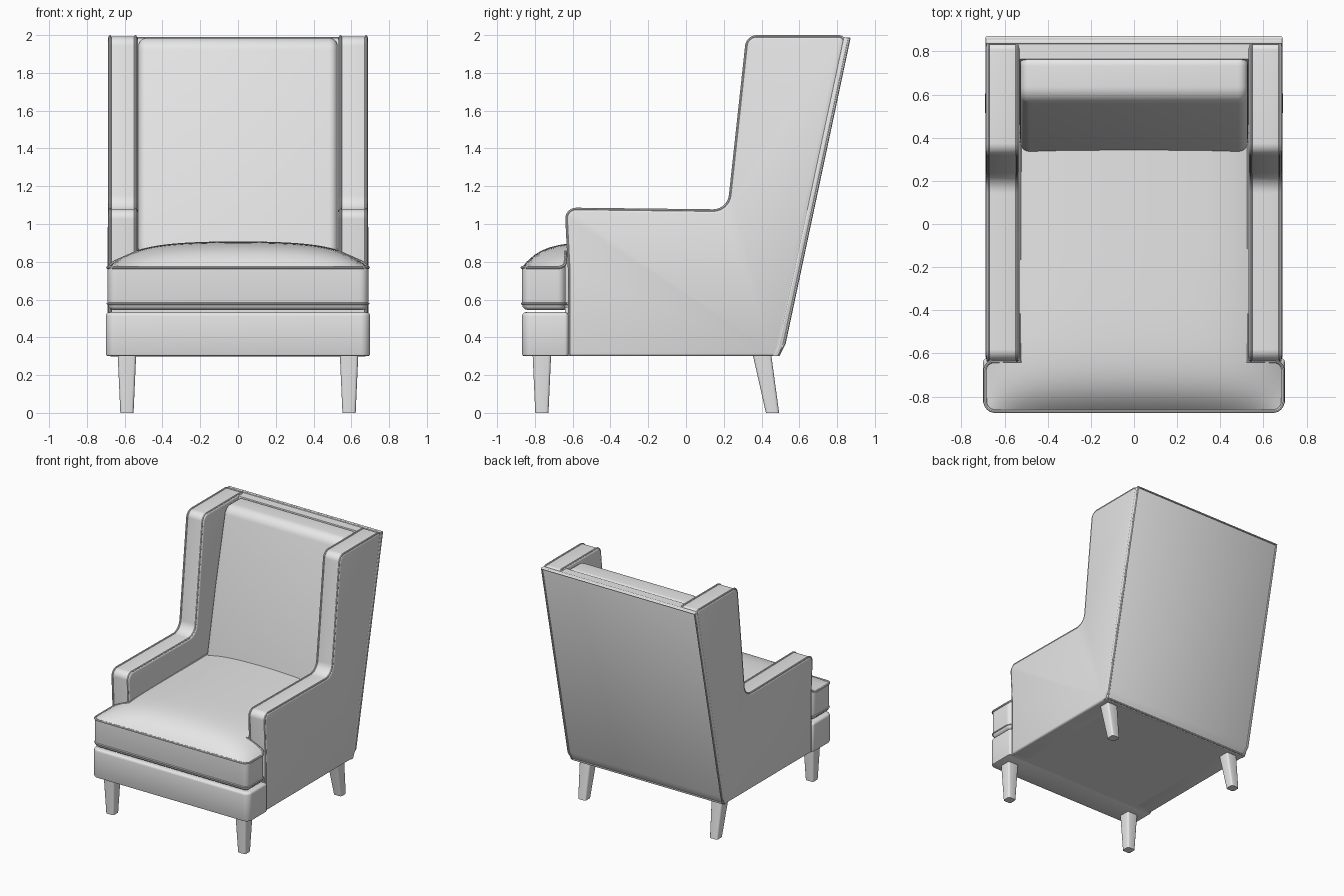
import bpy, bmesh, math
from mathutils import Vector

if "Cube" in bpy.data.objects:
    bpy.data.objects.remove(bpy.data.objects["Cube"])

fabric = bpy.data.materials.new("light grey")
fabric.diffuse_color = (0.8, 0.8, 0.8, 1)
fabric.use_nodes = True
fabric.node_tree.nodes["Principled BSDF"].inputs["Base Color"].default_value = fabric.diffuse_color


def finish(bm, name):
    bmesh.ops.recalc_face_normals(bm, faces=bm.faces[:])
    me = bpy.data.meshes.new(name)
    bm.to_mesh(me)
    bm.free()
    ob = bpy.data.objects.new(name, me)
    bpy.context.collection.objects.link(ob)
    me.materials.append(fabric)
    smooth(ob)
    return ob


def smooth(ob):
    bpy.ops.object.select_all(action='DESELECT')
    ob.select_set(True)
    bpy.context.view_layer.objects.active = ob
    bpy.ops.object.shade_smooth_by_angle(angle=math.radians(38))


def rounded(pts, n=6):
    """Polygon of (a, b, radius) corners -> 2D outline with rounded corners."""
    out = []
    for i, (a, b, r) in enumerate(pts):
        p = Vector((a, b))
        if r == 0:
            out.append(p)
            continue
        d1 = (Vector(pts[i - 1][:2]) - p).normalized()
        d2 = (Vector(pts[(i + 1) % len(pts)][:2]) - p).normalized()
        half = d1.angle(d2) / 2
        t = r / math.tan(half)
        c = p + (d1 + d2).normalized() * (r / math.sin(half))
        v1, v2 = p + d1 * t - c, p + d2 * t - c
        for k in range(n + 1):
            v = v1.lerp(v2, k / n)
            out.append(c + v.normalized() * r)
    return out


def prism(pts, vec):
    bm = bmesh.new()
    f = bm.faces.new([bm.verts.new(p) for p in pts])
    ext = bmesh.ops.extrude_face_region(bm, geom=[f], use_keep_orig=True)
    bmesh.ops.translate(bm, vec=vec, verts=[g for g in ext["geom"] if isinstance(g, bmesh.types.BMVert)])
    bmesh.ops.recalc_face_normals(bm, faces=bm.faces[:])
    return bm


def bevel(bm, width, segs=3, rule=lambda e: True):
    edges = [e for e in bm.edges if e.calc_face_angle(0) > math.radians(40) and rule(e)]
    bmesh.ops.bevel(bm, geom=edges, offset=width, segments=segs, profile=0.5,
                    affect='EDGES', clamp_overlap=True)


def slab(name, outline, x0, x1, width, segs=3):
    """Side-view (y, z) outline extruded across x."""
    bm = prism([(x0, p[0], p[1]) for p in outline], (x1 - x0, 0, 0))
    if width:
        bevel(bm, width, segs)
    return finish(bm, name)


def piping(name, pts, closed=False, radius=0.007):
    cu = bpy.data.curves.new(name, 'CURVE')
    cu.dimensions = '3D'
    cu.bevel_depth = radius
    cu.bevel_resolution = 2
    sp = cu.splines.new('POLY')
    sp.points.add(len(pts) - 1)
    for q, p in zip(sp.points, pts):
        q.co = (*p, 1)
    sp.use_cyclic_u = closed
    ob = bpy.data.objects.new(name, cu)
    bpy.context.collection.objects.link(ob)
    cu.materials.append(fabric)
    bpy.ops.object.select_all(action='DESELECT')
    ob.select_set(True)
    bpy.context.view_layer.objects.active = ob
    bpy.ops.object.convert(target='MESH')
    smooth(bpy.context.view_layer.objects.active)


# Arms with wings, edged by two runs of piping
side = rounded([(-0.62, 0.30, 0), (-0.618, 0.75, 0), (-0.635, 1.08, 0.05), (0.225, 1.07, 0.09),
                (0.325, 1.993, 0.055), (0.845, 1.993, 0.03), (0.505, 0.37, 0), (0.475, 0.30, 0)])
edge_path = [p for p in side if p[1] > 0.9 or p[0] < 0][:-3]
for s, label in ((-1, "left"), (1, "right")):
    slab(label + "_arm_and_wing", side, s * 0.53, s * 0.688, 0.015)
    for x in (0.543, 0.678):
        piping(label + "_arm_piping", [(s * x, p[0], p[1]) for p in edge_path])

# Back: outer panel, inner back and outline piping
slab("back_panel", [(0.835, 1.99), (0.862, 1.985), (0.52, 0.37), (0.487, 0.30), (0.455, 0.30), (0.49, 0.37)],
     -0.688, 0.688, 0.005, 2)
slab("inner_back", [(0.765, 1.985), (0.845, 1.985), (0.50, 0.37), (0.42, 0.37)], -0.54, 0.54, 0)
piping("back_piping", [(-0.682, 0.862, 1.982), (-0.682, 0.52, 0.37), (-0.67, 0.488, 0.307),
                       (0.67, 0.488, 0.307), (0.682, 0.52, 0.37), (0.682, 0.862, 1.982)], True, 0.009)

# Back cushion
slab("back_cushion", rounded([(0.325, 0.82, 0.05), (0.44, 1.40, 0), (0.572, 1.985, 0.08),
                              (0.795, 1.985, 0.05), (0.545, 0.82, 0.05)]), -0.528, 0.528, 0.045, 5)

# Base and front rail
slab("seat_base", [(-0.64, 0.30), (-0.64, 0.56), (0.50, 0.56), (0.46, 0.30)], -0.67, 0.67, 0)
bm = prism([(x, y, 0.30) for x, y in rounded([(-0.70, -0.868, 0.05), (0.70, -0.868, 0.05),
            (0.70, -0.622, 0.02), (-0.70, -0.622, 0.02)])], (0, 0, 0.233))
bevel(bm, 0.035, 4, lambda e: all(v.co.z > 0.5 for v in e.verts))
bevel(bm, 0.012, 2, lambda e: all(v.co.z < 0.301 for v in e.verts))
finish(bm, "front_rail")


# Seat cushion: T-shaped, crowned on top
def crown(x, y):
    f = 1 - math.exp(-max(0, y + 0.868) / 0.10)
    g = 1 - math.exp(-max(0, 0.69 - abs(x)) / 0.15)
    return 0.77 + 0.14 * f * g


tee = rounded([(-0.69, -0.868, 0.045), (0.69, -0.868, 0.045), (0.69, -0.637, 0.04), (0.528, -0.637, 0),
               (0.528, 0.42, 0), (-0.528, 0.42, 0), (-0.528, -0.637, 0), (-0.69, -0.637, 0.04)])
bm = prism([(x, y, 0.545) for x, y in tee], (0, 0, 0.225))
bevel(bm, 0.03, 3, lambda e: all(v.co.z < 0.55 for v in e.verts))
for axis, start, count in ((1, -0.842, 32), (0, -0.66, 34)):
    for i in range(count):
        co, no = [0, 0, 0], [0, 0, 0]
        co[axis], no[axis] = start + 0.04 * i, 1
        bmesh.ops.bisect_plane(bm, geom=bm.verts[:] + bm.edges[:] + bm.faces[:],
                               plane_co=co, plane_no=no, dist=1e-5)
for v in bm.verts:
    if v.co.z > 0.765:
        v.co.z = crown(v.co.x, v.co.y)
finish(bm, "seat_cushion")
piping("seat_top_piping", [(x, y, crown(x, y)) for x, y in tee], True, 0.008)
piping("seat_bottom_piping", [(x, y, 0.578) for x, y in tee], True, 0.006)


# Tapered legs; the rear pair rakes backwards
def leg(name, x, y_top, y_bottom):
    bm = bmesh.new()
    bmesh.ops.create_cube(bm, size=1)
    for v in bm.verts:
        top = v.co.z > 0
        w = 0.098 if top else 0.07
        v.co = (x + v.co.x * w, (y_top if top else y_bottom) + v.co.y * w, 0.31 if top else 0)
    bevel(bm, 0.014, 3, lambda e: abs(e.verts[0].co.z - e.verts[1].co.z) > 0.1)
    finish(bm, name)


for s, label in ((-1, "left"), (1, "right")):
    leg(label + "_front_leg", s * 0.588, -0.763, -0.763)
    leg(label + "_rear_leg", s * 0.588, 0.402, 0.458)
